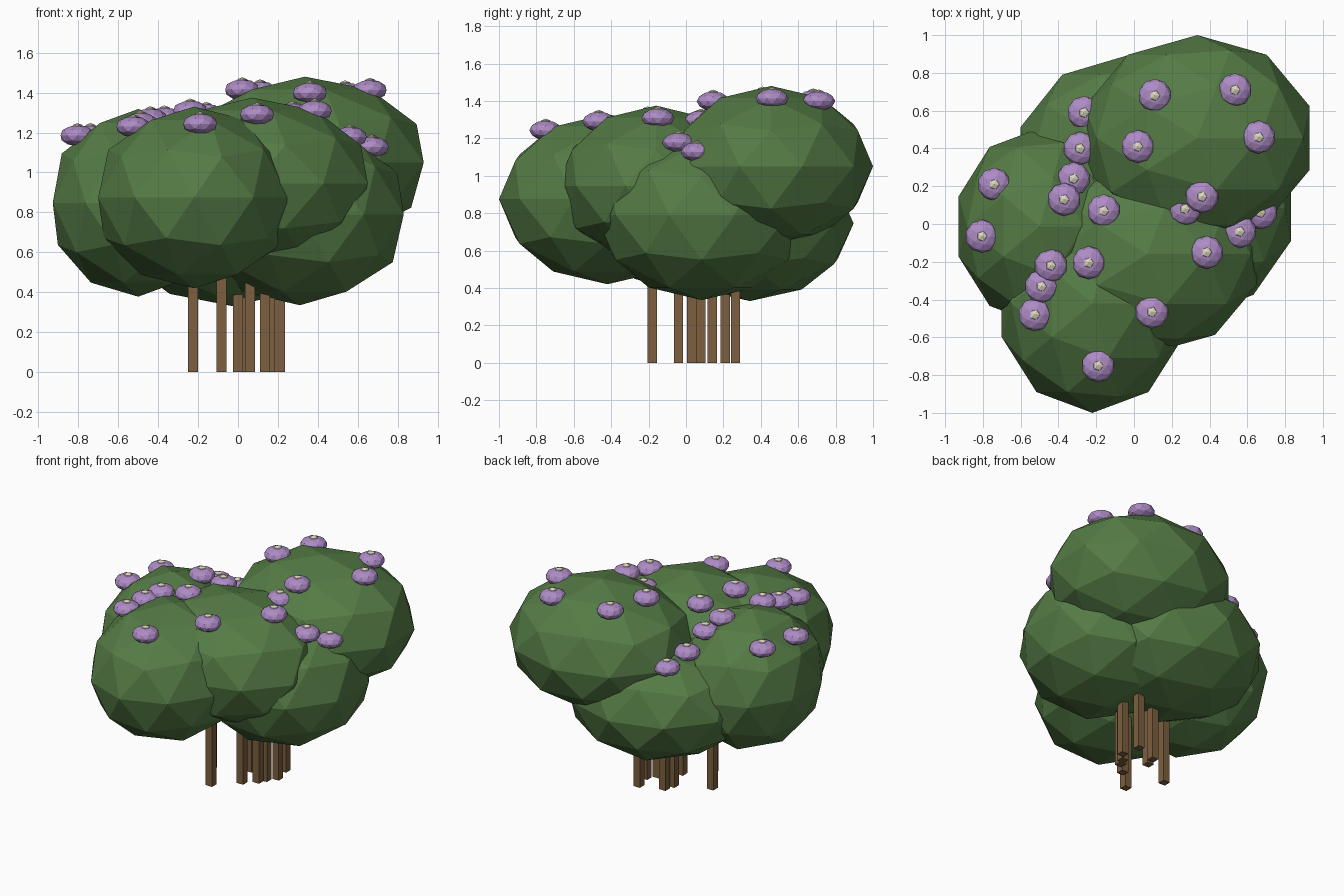
import bpy
from math import sqrt


def material(name, rgb):
    m = bpy.data.materials.new(name)
    m.diffuse_color = (*rgb, 1)
    return m


LEAF = material("leaf_green", (0.09, 0.2, 0.06))
PETAL = material("petal_purple", (0.42, 0.26, 0.56))
CREAM = material("cream", (0.72, 0.68, 0.52))
BARK = material("bark_brown", (0.2, 0.115, 0.05))


def ball(name, centre, radii, mat, subdivisions=2):
    bpy.ops.mesh.primitive_ico_sphere_add(subdivisions=subdivisions, radius=1, location=centre)
    ob = bpy.context.object
    ob.name = name
    ob.scale = radii
    ob.data.materials.append(mat)


# Foliage clumps: centre, radii, and the (x, y) of the flowers sitting on each
clumps = {
    "back_right": ((0.335, 0.455, 1.05), (0.626, 0.545, 0.43),
                   [(0.11, 0.68), (0.535, 0.71), (0.66, 0.46), (0.02, 0.41), (0.36, 0.145)]),
    "front": ((-0.22, -0.42, 0.875), (0.505, 0.58, 0.455),
              [(-0.525, -0.48), (-0.19, -0.75), (-0.49, -0.33)]),
    "left": ((-0.50, -0.013, 0.848), (0.45, 0.52, 0.47),
             [(-0.74, 0.21), (-0.805, -0.065), (-0.37, 0.13), (-0.44, -0.22), (-0.32, 0.24)]),
    "back_left": ((-0.024, 0.342, 0.745), (0.606, 0.554, 0.415),
                  [(-0.265, 0.59), (-0.286, 0.40)]),
    "right": ((0.31, 0.085, 0.79), (0.547, 0.57, 0.455),
              [(0.56, -0.04), (0.67, 0.06)]),
    "centre": ((0.07, -0.16, 0.945), (0.61, 0.528, 0.43),
               [(-0.24, -0.205), (-0.16, 0.07), (0.385, -0.15), (0.095, -0.466), (0.27, 0.08)]),
}

for name, (c, r, flowers) in clumps.items():
    ball(f"foliage_{name}", c, r, LEAF)
    for i, (x, y) in enumerate(flowers):
        # Flower height follows the clump's surface
        z = c[2] + r[2] * sqrt(1 - ((x - c[0]) / r[0]) ** 2 - ((y - c[1]) / r[1]) ** 2)
        ball(f"flower_{name}_{i}", (x, y, z - 0.005), (0.088, 0.088, 0.053), PETAL)
        ball(f"flower_centre_{name}_{i}", (x, y, z + 0.04), (0.03, 0.03, 0.017), CREAM, 1)

# Square stems
stems = [(-0.225, 0.03), (-0.083, -0.18), (0.18, 0.265), (0.0, 0.14), (0.02, 0.21),
         (0.06, -0.04), (0.135, 0.03), (0.16, 0.08), (0.21, 0.14)]
for i, (x, y) in enumerate(stems):
    bpy.ops.mesh.primitive_cube_add(size=1, location=(x, y, 0.3))
    stem = bpy.context.object
    stem.name = f"stem_{i}"
    stem.scale = (0.05, 0.05, 0.6)
    stem.data.materials.append(BARK)
